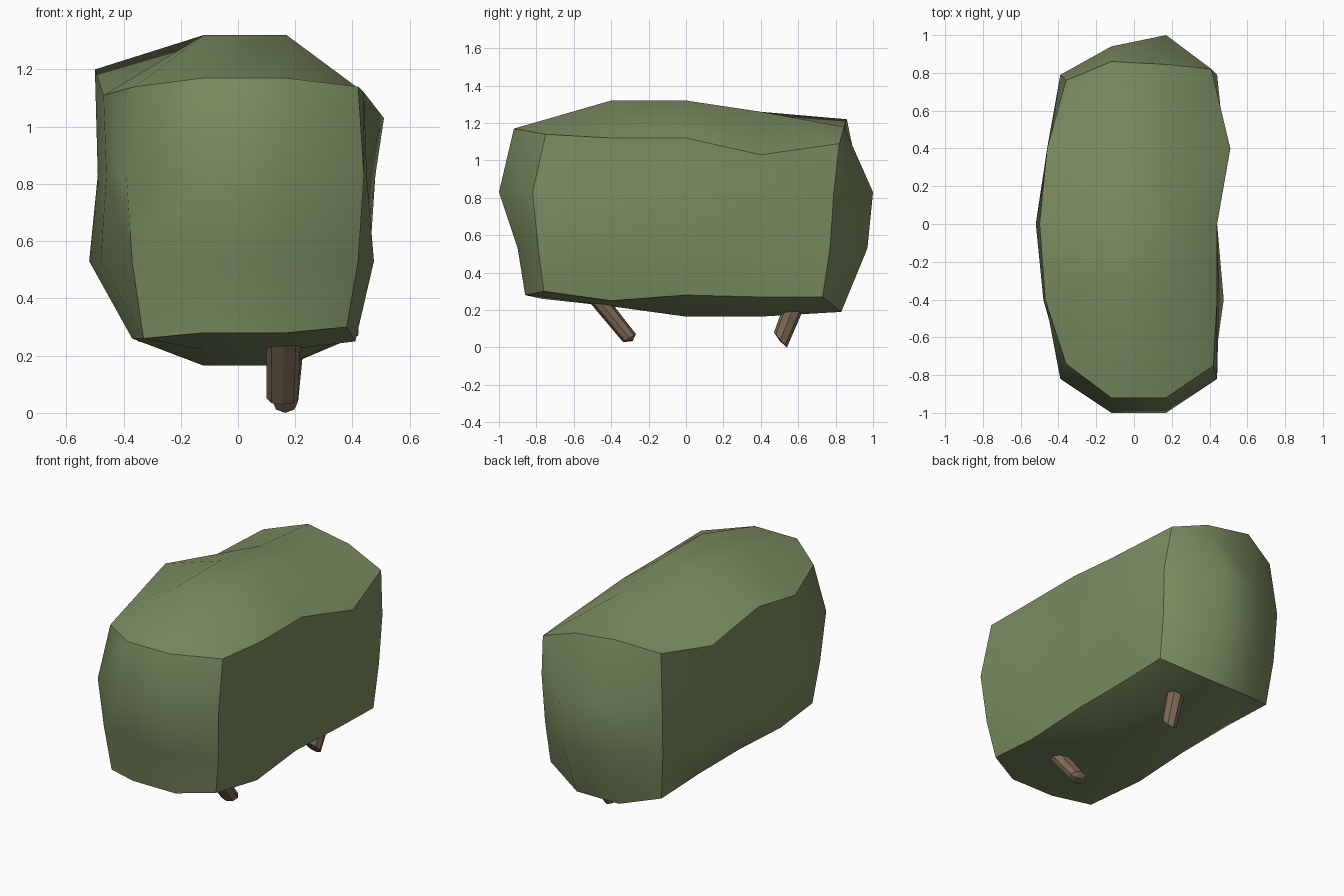
import bpy, bmesh, math
from mathutils import Vector

if "Cube" in bpy.data.objects:
    bpy.data.objects.remove(bpy.data.objects["Cube"])


def material(name, rgb):
    m = bpy.data.materials.new(name)
    m.diffuse_color = (*rgb, 1)
    m.use_nodes = True
    m.node_tree.nodes["Principled BSDF"].inputs["Base Color"].default_value = m.diffuse_color
    return m


def make_object(name, bm, mat, angle):
    bmesh.ops.recalc_face_normals(bm, faces=bm.faces)
    me = bpy.data.meshes.new(name)
    bm.to_mesh(me)
    bm.free()
    me.materials.append(mat)
    ob = bpy.data.objects.new(name, me)
    bpy.context.collection.objects.link(ob)
    bpy.ops.object.select_all(action='DESELECT')
    ob.select_set(True)
    bpy.context.view_layer.objects.active = ob
    bpy.ops.object.shade_smooth_by_angle(angle=math.radians(angle))
    return ob


green = material("leaf_green", (0.20, 0.27, 0.12))
brown = material("bark_brown", (0.22, 0.15, 0.10))

# Hedge block: a 3 x 4 x 3 box, loosely shaped by one row per y station
# left edge x (bottom to top), right edge x (bottom to top)
LEFT = [(-.33, -.37, -.39, -.36), (-.37, -.48, -.46, -.47), (-.37, -.52, -.49, -.50),
        (-.37, -.46, -.45, -.46), (-.35, -.38, -.39, -.36)]
RIGHT = [(.38, .42, .44, .42), (.41, .475, .45, .44), (.40, .44, .44, .44),
         (.41, .46, .48, .51), (.42, .43, .44, .41)]
# z across the bottom and the top: left edge, two middle points, right edge
BOTTOM = [(.26, .28, .28, .30), (.26, .22, .22, .25), (.28, .165, .165, .28),
          (.28, .165, .165, .27), (.25, .19, .19, .27)]
TOP = [(1.14, 1.17, 1.17, 1.14), (1.11, 1.32, 1.32, 1.12), (1.20, 1.32, 1.32, 1.12),
       (1.10, 1.26, 1.26, 1.03), (1.16, 1.22, 1.18, 1.09)]
# y of the bulging ends, by height row and column
FRONT = [(-.77, -.86, -.86, -.76), (-.79, -.90, -.90, -.79),
         (-.82, -1.0, -1.0, -.82), (-.74, -.92, -.92, -.75)]
BACK = [(.74, .83, .83, .73), (.77, .93, .97, .77),
        (.79, .94, 1.0, .79), (.76, .86, .845, .82)]


def hedge_point(i, j, k):
    x = (LEFT[j][k], -.12, .17, RIGHT[j][k])[i]
    z = (BOTTOM[j][i], .53, .83, TOP[j][i])[k]
    y = FRONT[k][i] if j == 0 else BACK[k][i] if j == 4 else -.8 + .4 * j
    return Vector((x, y, z))


bm = bmesh.new()
grid = {}
for i in range(4):
    for j in range(5):
        for k in range(4):
            if i in (0, 3) or j in (0, 4) or k in (0, 3):
                grid[i, j, k] = bm.verts.new(hedge_point(i, j, k))
sizes = (3, 4, 3)
for axis in range(3):
    u, v = [a for a in range(3) if a != axis]
    for side in (0, sizes[axis]):
        for a in range(sizes[u]):
            for b in range(sizes[v]):
                quad = []
                for da, db in ((0, 0), (1, 0), (1, 1), (0, 1)):
                    key = [side] * 3
                    key[u], key[v] = a + da, b + db
                    quad.append(grid[tuple(key)])
                bm.faces.new(quad)
make_object("hedge", bm, green, 45)


# Stubby trunks: eight-sided tubes with slanted, blunt tips
def stem(name, rings, tip, sides=8):
    bm = bmesh.new()
    loops = []
    for centre, half_x, half_side in rings:
        c, p, q = Vector(centre), Vector(half_x), Vector(half_side)
        angles = [2 * math.pi * s / sides for s in range(sides)]
        loops.append([bm.verts.new(c + p * math.cos(t) + q * math.sin(t)) for t in angles])
    end = bm.verts.new(tip)
    top, low = loops
    for s in range(sides):
        n = (s + 1) % sides
        bm.faces.new((top[s], top[n], low[n], low[s]))
        bm.faces.new((low[s], low[n], end))
    bm.faces.new(top)
    make_object(name, bm, brown, 20)


stem("front_stem",
     [((.16, -.48, .27), (.06, 0, 0), (0, .036, .028)),
      ((.155, -.302, .05), (.055, 0, 0), (0, .034, .022))],
     (.16, -.285, .034))
stem("back_stem",
     [((.175, .585, .24), (.055, 0, 0), (0, .052, -.015)),
      ((.165, .505, .04), (.045, 0, 0), (0, .035, -.04))],
     (.165, .50, .035))
